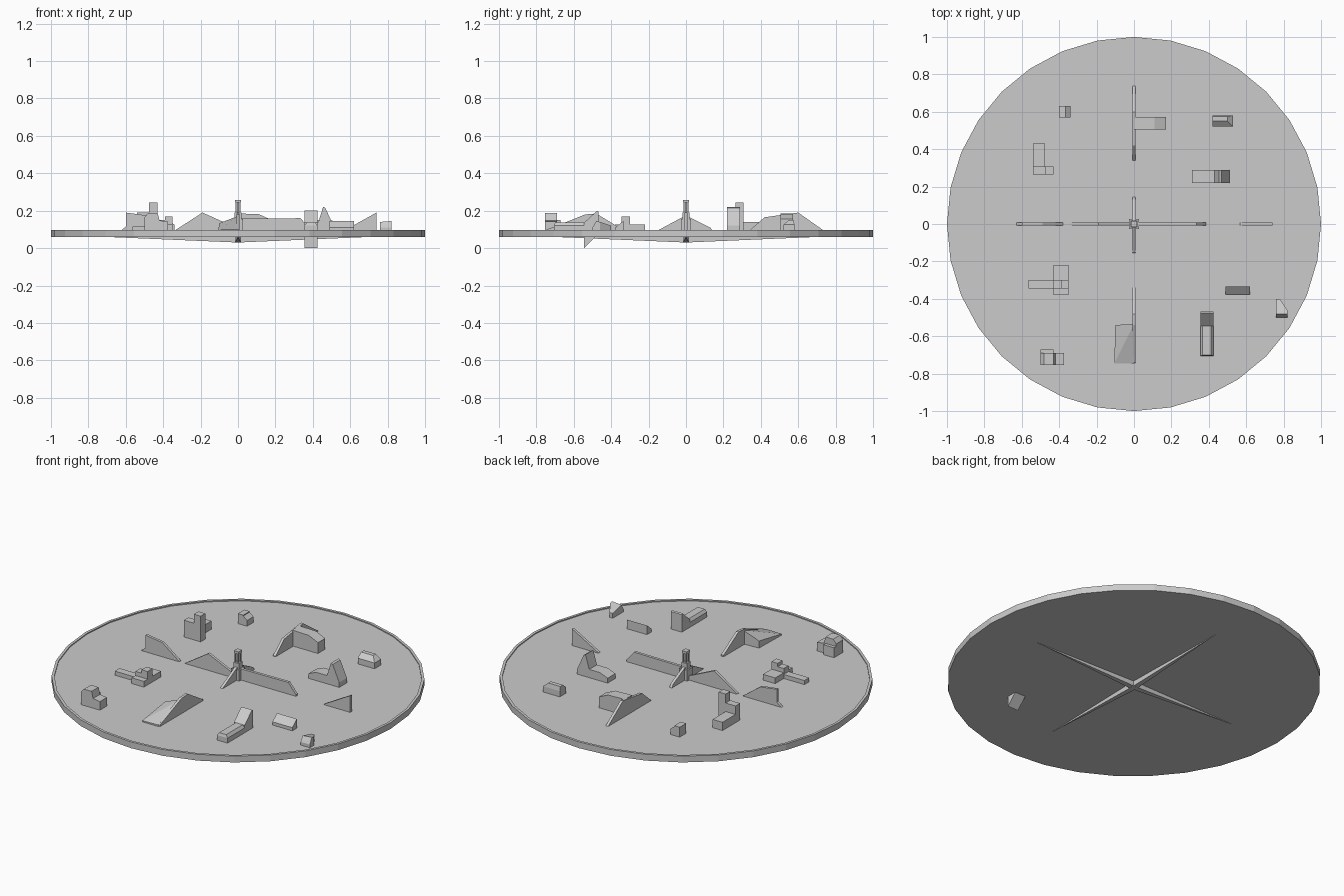
import bpy, bmesh, math

if "Cube" in bpy.data.objects:
    bpy.data.objects.remove(bpy.data.objects["Cube"])

FLOOR = 0.082   # hidden foot level of everything standing on the plate


def finish(name, bm):
    bmesh.ops.recalc_face_normals(bm, faces=bm.faces)
    me = bpy.data.meshes.new(name)
    bm.to_mesh(me)
    bm.free()
    ob = bpy.data.objects.new(name, me)
    bpy.context.collection.objects.link(ob)
    return ob


def prism(name, profile, lo, hi, axis='Y'):
    """Extrude a profile: axis Y -> (x,z), axis X -> (y,z), axis Z -> (x,y)."""
    place = {'Y': lambda a, b, t: (a, t, b),
             'X': lambda a, b, t: (t, a, b),
             'Z': lambda a, b, t: (a, b, t)}[axis]
    bm = bmesh.new()
    r0 = [bm.verts.new(place(a, b, lo)) for a, b in profile]
    r1 = [bm.verts.new(place(a, b, hi)) for a, b in profile]
    bm.faces.new(r0)
    bm.faces.new(r1)
    n = len(profile)
    for i in range(n):
        j = (i + 1) % n
        bm.faces.new((r0[i], r0[j], r1[j], r1[i]))
    return finish(name, bm)


def box(name, x0, x1, y0, y1, z1, z0=FLOOR):
    return prism(name, [(x0, z0), (x1, z0), (x1, z1), (x0, z1)], y0, y1)


def hull(name, points):
    bm = bmesh.new()
    for p in points:
        bm.verts.new(p)
    bmesh.ops.convex_hull(bm, input=bm.verts)
    return finish(name, bm)


# round base plate with a thin raised rim
bm = bmesh.new()
rings = []
for r, z in [(1.0, 0.06), (1.0, 0.097), (0.985, 0.097), (0.985, 0.091)]:
    rings.append([bm.verts.new((r * math.cos(i * math.pi / 16), r * math.sin(i * math.pi / 16), z))
                  for i in range(32)])
for a, b in zip(rings, rings[1:]):
    for i in range(32):
        j = (i + 1) % 32
        bm.faces.new((a[i], a[j], b[j], b[i]))
bm.faces.new(rings[0])
bm.faces.new(rings[-1])
finish("base_plate", bm)

# tapering cross keels under the plate
for name, swap in (("keel_x", False), ("keel_y", True)):
    pts = [(s * 0.68, 0, z) for s in (-1, 1) for z in (0.059, 0.065)]
    pts += [(0, s * 0.016, z) for s in (-1, 1) for z in (0.03, 0.065)]
    hull(name, [(y, x, z) if swap else (x, y, z) for x, y, z in pts])

# thin fin walls on the cross axes
T = 0.008
prism("fin_west", [(-.64, FLOOR), (-.60, .115), (-.60, .19), (-.49, .175), (-.38, .093), (-.38, FLOOR)], -T, T)
prism("fin_east", [(.56, FLOOR), (.57, .095), (.74, .19), (.74, FLOOR)], -T, T)
prism("fin_centre_west", [(-.34, FLOOR), (-.34, .093), (-.19, .19), (0, .105), (0, FLOOR)], -T, T)
prism("fin_centre_east", [(0, FLOOR), (0, .157), (.335, .16), (.385, .1), (.385, FLOOR)], -T, T)
prism("fin_centre_cross", [(-.165, FLOOR), (-.15, .095), (-.02, .165), (.02, .165), (.13, .11), (.15, FLOOR)],
      -T, T, 'X')
prism("fin_north", [(.34, FLOOR), (.34, .095), (.42, .165), (.60, .19), (.735, .095), (.745, FLOOR)], -T, T, 'X')
prism("fin_south", [(-.745, FLOOR), (-.74, .1), (-.54, .18), (-.48, .185), (-.34, .1), (-.34, FLOOR)], -T, T, 'X')

# wings attached to the north and south fins
prism("north_wing", [(0, FLOOR), (0, .185), (.11, .182), (.17, .155), (.17, FLOOR)], .505, .572)
hull("south_wing", [(x, y, z) for x, y, zt in
                    [(0, -.535, .172), (-.1, -.54, .133), (0, -.745, .1), (-.105, -.745, .098)]
                    for z in (FLOOR, zt)])

# centre tower: stepped base, four columns and a cap
box("tower_base", -.026, .026, -.026, .026, .155)
box("tower_step", -.018, .018, -.018, .018, .19)
for sx in (-1, 1):
    for sy in (-1, 1):
        box("tower_column", sx * .010 - .003, sx * .010 + .003, sy * .010 - .003, sy * .010 + .003, .245, .185)
box("tower_core", -.005, .005, -.005, .005, .245, .185)
box("tower_cap", -.016, .016, -.016, .016, .258, .244)

# small two-level block
box("small_block", -.40, -.365, .57, .63, .15)
prism("small_block_slope", [(-.365, FLOOR), (-.365, .145), (-.34, .125), (-.34, FLOOR)], .57, .63)

# stepped block with tall corner
box("step_tower", -.475, -.43, .265, .308, .243)
box("step_side", -.54, -.475, .265, .308, .19)
box("step_wing", -.54, -.475, .308, .43, .14)

# peaked block
prism("peaked_block", [(.31, FLOOR), (.31, .12), (.36, .14), (.43, .14), (.455, .22), (.467, .215),
                       (.51, .12), (.51, FLOOR)], .218, .29)

# low house with a hipped end
hull("low_house", [(x, y, z) for x in (.42, .53) for y in (.52, .58) for z in (FLOOR, .125)]
     + [(x, y, .15) for x in (.42, .50) for y in (.55, .575)])

# slanted bar
prism("slanted_bar", [(-.378, FLOOR), (-.378, .11), (-.335, .145), (-.335, FLOOR)], .49, .62, 'X')

# corner block near the rim
hull("rim_block", [(x, y, z) for x, y, zt in
                   [(.76, -.4, .12), (.78, -.4, .12), (.82, -.46, .14), (.82, -.5, .11), (.76, -.5, .11),
                    (.76, -.48, .14), (.82, -.48, .145)] for z in (FLOOR, zt)])

# cross-shaped block
box("cross_body", -.43, -.35, -.38, -.22, .125)
box("cross_ridge", -.43, -.35, -.345, -.30, .15)
box("cross_top", -.39, -.35, -.345, -.30, .17)
box("cross_arm", -.565, -.43, -.345, -.30, .115)

# chamfered block
prism("chamfered_block", [(-.50, FLOOR), (-.50, .165), (-.48, .188), (-.43, .188), (-.42, .148), (-.375, .142),
                          (-.375, FLOOR)], -.755, -.69)
box("chamfered_block_back", -.50, -.43, -.69, -.67, .15)

# chute whose raised end pushes through the plate
hull("chute_body", [(x, y, z) for x in (.355, .425) for y in (-.705, -.54) for z in (FLOOR, .12)]
     + [(x, y, .136) for x in (.367, .413) for y in (-.70, -.54)])
prism("chute_end", [(-.545, 0.0), (-.545, .136), (-.475, .2), (-.468, .195), (-.468, .075)], .355, .425, 'X')
